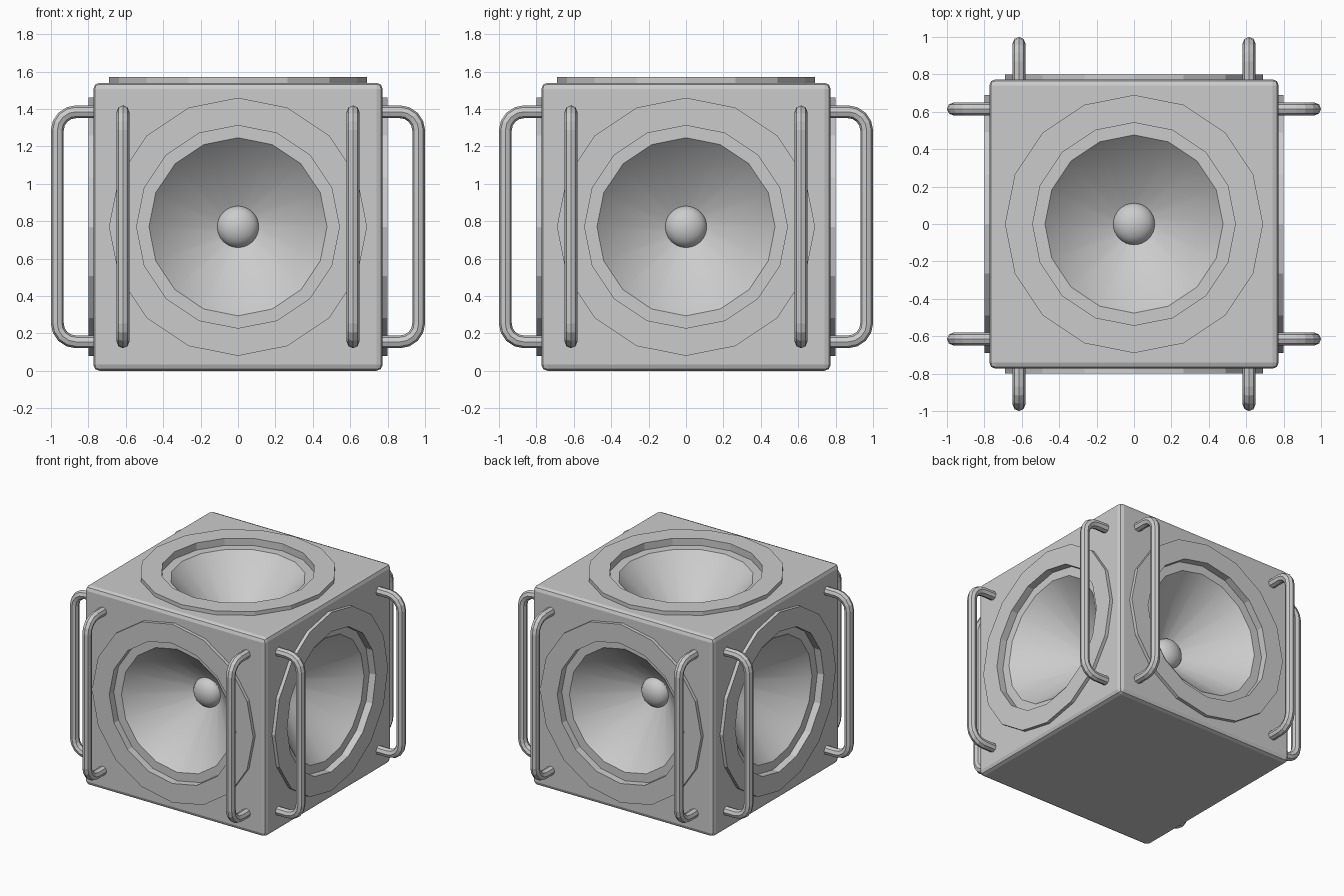
import bpy, bmesh
from math import pi, cos, sin
from mathutils import Matrix, Vector

if "Cube" in bpy.data.objects:
    bpy.data.objects.remove(bpy.data.objects["Cube"])

H = 0.77  # half size of the cabinet
CENTRE = Matrix.Translation((0, 0, H))
SIDES = [CENTRE @ Matrix.Rotation(k * pi / 2, 4, 'Z') @ Matrix.Rotation(pi / 2, 4, 'X')
         for k in range(4)]
NAMES = ["front", "right", "back", "left"]


def add_object(name, bm):
    mesh = bpy.data.meshes.new(name)
    bm.to_mesh(mesh)
    bm.free()
    ob = bpy.data.objects.new(name, mesh)
    bpy.context.collection.objects.link(ob)
    return ob


def lathe(name, profile, sides, matrix, smooth):
    """Spin (radius, height) points about the local z axis; smooth lists the smooth bands."""
    bm = bmesh.new()
    rings = []
    for r, z in profile:
        if r == 0:
            rings.append([bm.verts.new(matrix @ Vector((0, 0, z)))] * sides)
        else:
            rings.append([bm.verts.new(matrix @ Vector((r * cos(2 * pi * i / sides),
                                                        r * sin(2 * pi * i / sides), z)))
                          for i in range(sides)])
    for b, (lo, hi) in enumerate(zip(rings, rings[1:])):
        for i in range(sides):
            j = (i + 1) % sides
            corners = list(dict.fromkeys((lo[i], lo[j], hi[j], hi[i])))
            bm.faces.new(corners).smooth = b in smooth
    return add_object(name, bm)


# Cabinet: bevelled cube with conical cavities on five faces
bm = bmesh.new()
bmesh.ops.create_cube(bm, size=2 * H, matrix=CENTRE @ Matrix.Diagonal((1.005, 1.005, 1, 1)))
bmesh.ops.bevel(bm, geom=bm.edges[:], offset=0.033, segments=2, profile=0.5, affect='EDGES')
cabinet = add_object("cabinet", bm)

bm = bmesh.new()
for m in SIDES + [CENTRE]:
    bmesh.ops.create_cone(bm, cap_ends=True, segments=16, radius1=0.2, radius2=0.62,
                          depth=0.46, matrix=m @ Matrix.Translation((0, 0, 0.57)))
cutter = add_object("cavity_cutter", bm)
cutter.hide_render = True

mod = cabinet.modifiers.new("cavities", 'BOOLEAN')
mod.operation = 'DIFFERENCE'
mod.solver = 'EXACT'
mod.object = cutter
bpy.context.view_layer.objects.active = cabinet
bpy.ops.object.modifier_apply(modifier=mod.name)
bpy.data.objects.remove(cutter)

# Speaker: raised ring, recessed lip and cone, with a shallow dome at the bottom
RING = [(0.69, 0.75), (0.69, 0.80), (0.542, 0.80), (0.542, 0.745), (0.476, 0.745),
        (0.10, 0.36), (0, 0.355)]
DOME = [(0.112 * cos(a * pi / 16), 0.365 + 0.08 * sin(a * pi / 16)) for a in range(8)]
DOME.append((0, 0.445))
for name, m in zip(NAMES + ["top"], SIDES + [CENTRE]):
    lathe(name + "_speaker_cone", RING, 16, m, {4, 5})
    lathe(name + "_speaker_dome", DOME, 32, m, set(range(8)))


# Handles: bent bars, two on each upright side
def handle(name, x, matrix):
    top, out, r = 0.615, 0.966, 0.10
    half = [(x, top, 0.73)]
    for i in range(5):
        a = i * pi / 8
        half.append((x, top - r + r * cos(a), out - r + r * sin(a)))
    path = half + [(px, -py, pz) for px, py, pz in reversed(half)]
    cu = bpy.data.curves.new(name, 'CURVE')
    cu.dimensions = '3D'
    cu.bevel_depth = 0.034
    cu.bevel_resolution = 2
    cu.use_fill_caps = True
    sp = cu.splines.new('POLY')
    sp.points.add(len(path) - 1)
    for p, co in zip(sp.points, path):
        p.co = (*(matrix @ Vector(co)), 1)
    sp.use_smooth = False
    ob = bpy.data.objects.new(name, cu)
    bpy.context.collection.objects.link(ob)
    bpy.ops.object.select_all(action='DESELECT')
    ob.select_set(True)
    bpy.context.view_layer.objects.active = ob
    bpy.ops.object.convert(target='MESH')


for name, m in zip(NAMES, SIDES):
    handle(name + "_handle_a", -0.615, m)
    handle(name + "_handle_b", 0.615, m)
